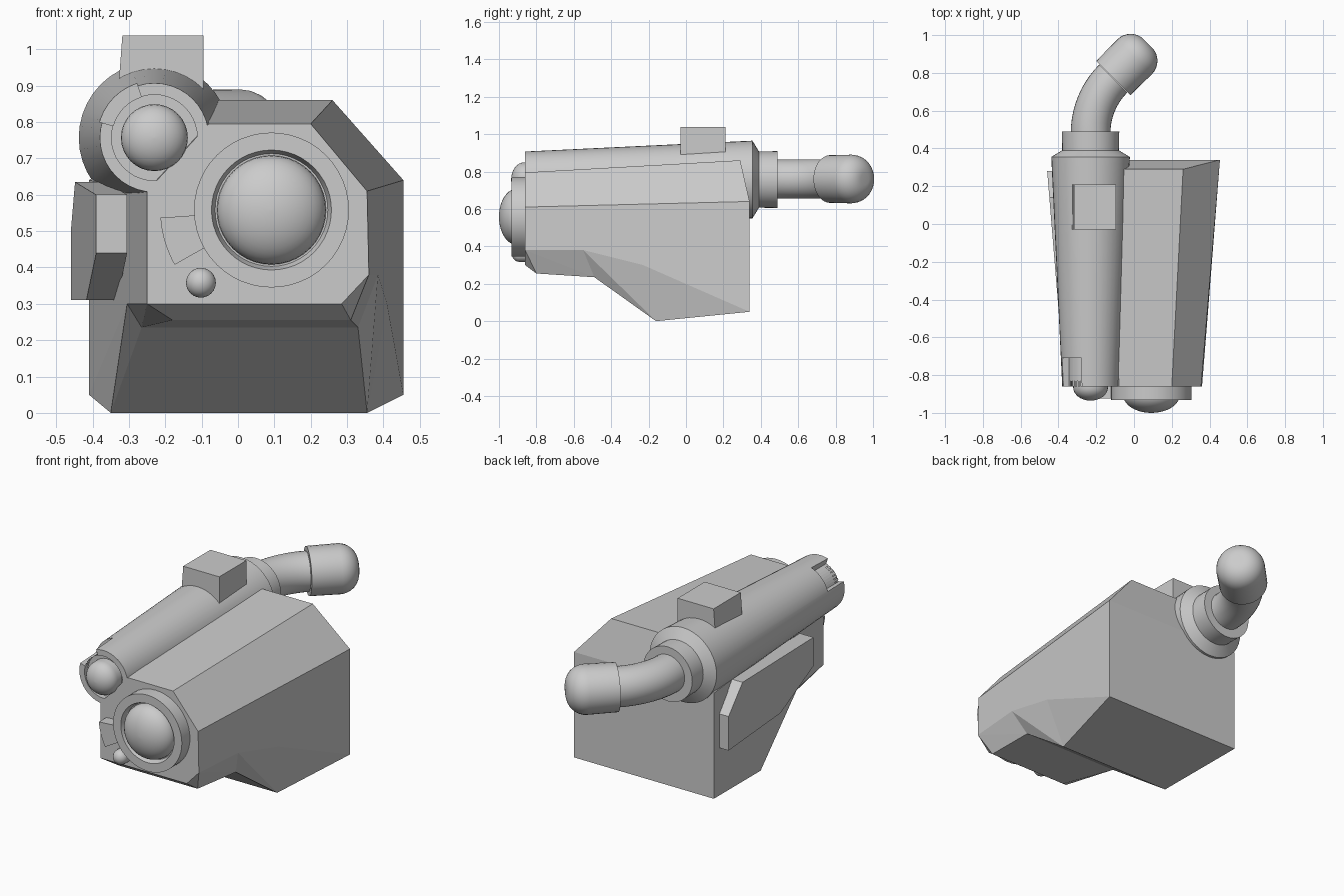
import bpy, bmesh
from math import sin, cos, pi, radians
from mathutils import Vector, Matrix

if "Cube" in bpy.data.objects:
    bpy.data.objects.remove(bpy.data.objects["Cube"])


def make(name, verts, faces, smooth=False):
    me = bpy.data.meshes.new(name)
    me.from_pydata([tuple(v) for v in verts], [], faces)
    bm = bmesh.new()
    bm.from_mesh(me)
    bmesh.ops.remove_doubles(bm, verts=bm.verts, dist=1e-5)
    bmesh.ops.recalc_face_normals(bm, faces=bm.faces)
    bm.to_mesh(me)
    bm.free()
    ob = bpy.data.objects.new(name, me)
    bpy.context.collection.objects.link(ob)
    if smooth:
        bpy.ops.object.select_all(action='DESELECT')
        ob.select_set(True)
        bpy.context.view_layer.objects.active = ob
        bpy.ops.object.shade_smooth_by_angle(angle=radians(35))
    return ob


def tube_rings(name, rings):
    """Skin a list of closed rings; cap both ends."""
    n = len(rings[0])
    verts = [v for r in rings for v in r]
    faces = [(i * n + k, i * n + (k + 1) % n, (i + 1) * n + (k + 1) % n, (i + 1) * n + k)
             for i in range(len(rings) - 1) for k in range(n)]
    faces += [tuple(range(n)), tuple(range(len(verts) - n, len(verts)))]
    return make(name, verts, faces, True)


def lathe(name, profile, cx, cz, n=40, mat=Matrix()):
    """Revolve (radius, y) points about a y-parallel axis."""
    return tube_rings(name, [[mat @ Vector((cx + r * cos(2 * pi * k / n), y, cz + r * sin(2 * pi * k / n)))
                              for k in range(n)] for r, y in profile])


def dome(r, y0, depth, steps=8):
    return [(max(r * cos(pi / 2 * i / steps), 0.001), y0 + depth * sin(pi / 2 * i / steps))
            for i in range(steps + 1)]


def prism(name, front, back):
    n = len(front)
    sides = [(k, (k + 1) % n, n + (k + 1) % n, n + k) for k in range(n)]
    return make(name, front + back, sides + [tuple(range(n)), tuple(range(n, 2 * n))])


def sector(name, cx, cz, r0, r1, a0, a1, y0, y1):
    angs = [radians(a0 + (a1 - a0) * i / 8) for i in range(9)]
    pts = [(r0, a) for a in angs] + [(r1, a) for a in reversed(angs)]
    return prism(name, *[[(cx + r * cos(a), y, cz + r * sin(a)) for r, a in pts] for y in (y0, y1)])


# Faceted main housing
V = {
    'tlf': (-.08, -.86, .795), 'trf': (.20, -.86, .795), 'r1f': (.355, -.86, .61),
    'r2f': (.36, -.86, .38), 'b1f': (.285, -.86, .30), 'b2f': (-.25, -.86, .30), 'l1f': (-.25, -.86, .61),
    'tlb': (-.10, .29, .86), 'trb': (.26, .29, .86), 'r1b': (.455, .34, .64),
    'r2b': (.455, .34, .05), 'l2b': (-.41, .34, .05), 'l1b': (-.41, .34, .64),
    'cr': (.31, -.80, .255), 'cl': (-.18, -.80, .255), 'dr': (.33, -.49, .235), 'dl': (-.265, -.49, .235),
    'er': (.355, -.16, 0), 'el': (-.35, -.16, 0), 'mr': (.385, -.55, .38), 'ml': (-.305, -.55, .30),
    'pr': (.41, -.23, .30),
}
F = ['tlf trf r1f r2f b1f b2f l1f', 'tlf trf trb tlb', 'trf r1f r1b trb', 'r1f r2f mr pr r2b r1b',
     'r2f b1f cr', 'r2f cr dr', 'r2f dr mr', 'b1f b2f cl cr', 'cl cr dr dl', 'dl dr er el', 'el er r2b l2b',
     'mr dr er', 'mr er pr', 'pr er r2b', 'b2f cl dl', 'b2f dl ml', 'ml dl el', 'ml el l2b',
     'l1f b2f ml l2b l1b', 'l1f tlf tlb l1b', 'tlb trb r1b l1b', 'l1b r1b r2b l2b']
keys = list(V)
make('main_housing', list(V.values()), [tuple(keys.index(k) for k in f.split()) for f in F])

# Tapered side barrel with recessed mouth, rear flange and collar
BX, BZ = -.23, .757
barrel = lathe('barrel', [(.001, -.83), (.118, -.83), (.118, -.86), (.15, -.86), (.208, .355),
                          (.15, .39), (.152, .49), (.001, .49)], BX, BZ)
cutter = sector('barrel_notch_cutter', BX, BZ, .118, .3, 108, 164, -.9, -.71)
cutter.hide_render = True
cutter.hide_viewport = True
mod = barrel.modifiers.new('notch', 'BOOLEAN')
mod.operation = 'DIFFERENCE'
mod.solver = 'EXACT'
mod.object = cutter

# Small lens in the barrel mouth
lathe('barrel_lens', [(.001, -.80), (.092, -.80)] + dome(.092, -.865, -.07), BX, BZ, 32)

# Bent pipe: 45 degree arc, then a rounded end cap
R, pr, n = .41, .105, 32
rings = []
for i in range(-1, 11):
    a = max(i, 0) / 10 * pi / 4
    c = Vector((BX + R * (1 - cos(a)), .48 + R * sin(a) - (.05 if i < 0 else 0), BZ + .003))
    side = Vector((cos(a), -sin(a), 0))
    rings.append([c + side * pr * cos(2 * pi * k / n) + Vector((0, 0, pr * sin(2 * pi * k / n)))
                  for k in range(n)])
tube_rings('bent_pipe', rings)
cap_mat = Matrix.Translation((-.11, .772, BZ + .003)) @ Matrix.Rotation(-pi / 4, 4, 'Z')
cap = [(.001, 0), (.128, 0)] + [(.03 + r, y) for r, y in dome(.1, .16, .1)] + [(.001, .26)]
lathe('pipe_end_cap', cap, 0, 0, 32, cap_mat)

# Large front lens with its ring and side tab
LX, LZ = .092, .558
lathe('lens_ring', [(.001, -.84), (.213, -.84), (.213, -.932), (.165, -.932), (.155, -.90), (.001, -.90)], LX, LZ, 48)
lathe('main_lens', [(.001, -.87), (.15, -.87)] + dome(.15, -.905, -.095, 10), LX, LZ, 40)
sector('lens_tab', LX, LZ, .20, .306, 184, 209.5, -.85, -.925)

# Small knob below the lens
lathe('front_knob', [(.001, -.84), (.041, -.84)] + dome(.041, -.89, -.04), -.102, .358, 24)

# Box on top of the barrel
prism('top_box', [(-.33, -.03, .88), (-.095, -.03, .88), (-.095, .21, .88), (-.33, .21, .88)],
      [(-.318, -.03, 1.038), (-.095, -.03, 1.038), (-.095, .21, 1.038), (-.318, .21, 1.038)])

# Angular plate along the left side
outline = [(-.57, .60), (.14, .635), (.28, .50), (.28, .31), (-.24, .31), (-.57, .44)]
prism('side_plate', *[[(-.39 - .082 * (y + .57) + d, y, z) for y, z in outline] for d in (0, .085)])
